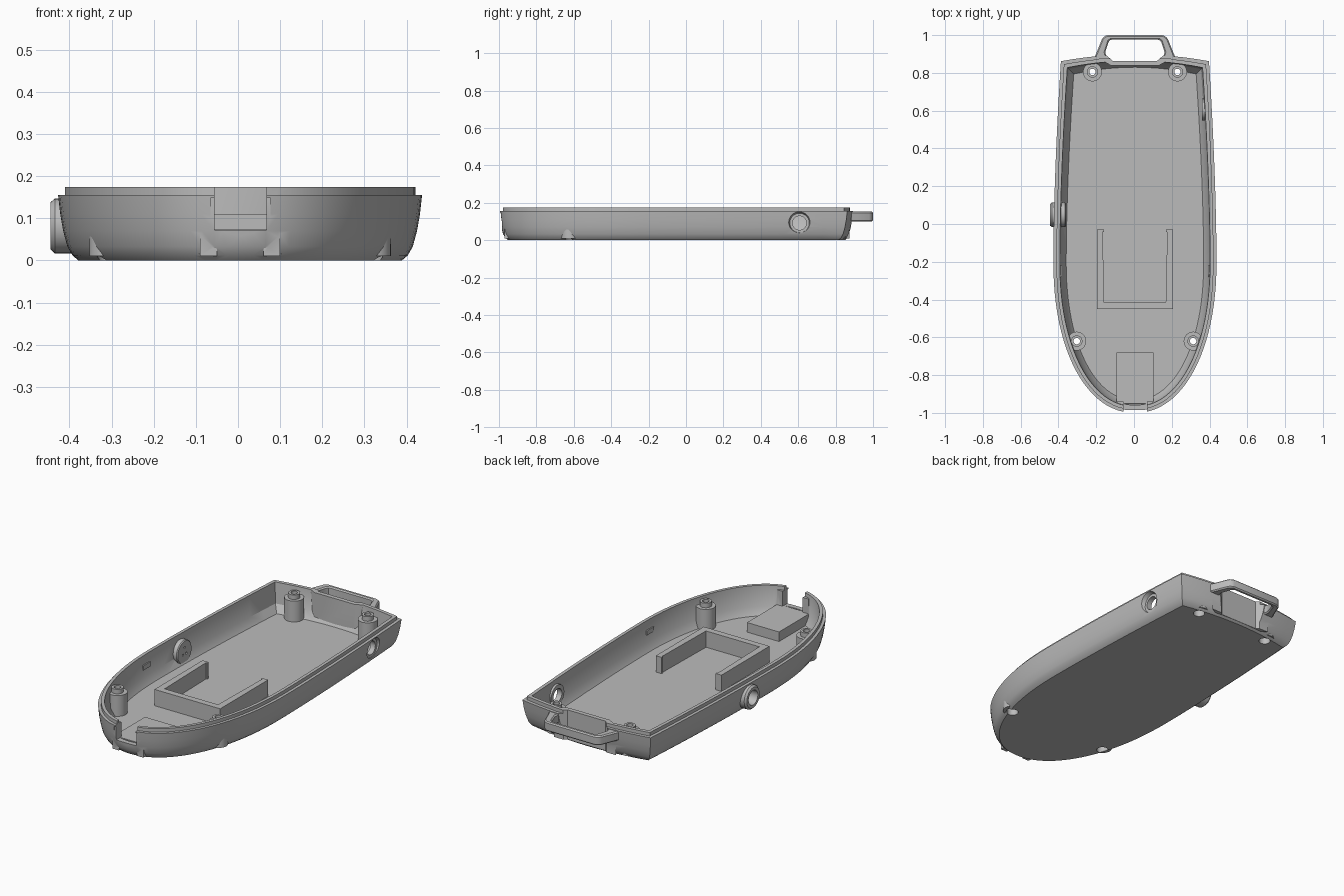
import bpy, bmesh, math
from mathutils import Matrix, Vector

cube = bpy.data.objects.get("Cube")
if cube:
    bpy.data.objects.remove(cube, do_unlink=True)

grey = bpy.data.materials.new("plain grey")
grey.use_nodes = True
COLOUR = (0.5, 0.5, 0.5, 1)
grey.diffuse_color = COLOUR
grey.node_tree.nodes["Principled BSDF"].inputs["Base Color"].default_value = COLOUR
CX = 0.005   # centre line of the case


def make(name, bm):
    bmesh.ops.recalc_face_normals(bm, faces=bm.faces)
    me = bpy.data.meshes.new(name)
    bm.to_mesh(me)
    bm.free()
    ob = bpy.data.objects.new(name, me)
    bpy.context.collection.objects.link(ob)
    me.materials.append(grey)
    return ob


def loft(name, rings, close=False):
    """Skin a list of equal point rings; cap the ends or join them."""
    bm = bmesh.new()
    rows = [[bm.verts.new(p) for p in r] for r in rings]
    n = len(rows[0])
    pairs = list(zip(rows, rows[1:])) + ([(rows[-1], rows[0])] if close else [])
    for a, b in pairs:
        for i in range(n):
            j = (i + 1) % n
            bm.faces.new((a[i], a[j], b[j], b[i]))
    if not close:
        bm.faces.new(rows[0])
        bm.faces.new(rows[-1])
    return make(name, bm)


def prism(name, pts, z0, z1):
    return loft(name, [[(x + CX, y, z) for x, y in pts] for z in (z0, z1)])


def box(name, x0, x1, y0, y1, z0, z1):
    return prism(name, [(x0, y0), (x1, y0), (x1, y1), (x0, y1)], z0, z1)


def lathe(name, profile, origin, axis="Z", close=True, n=32):
    """Spin (radius, height) points round an axis."""
    m = Matrix.Translation(origin)
    if axis == "X":
        m = m @ Matrix.Rotation(math.pi / 2, 4, "Y")
    rings = [[m @ Vector((r * math.cos(t), r * math.sin(t), h))
              for t in (2 * math.pi * i / n for i in range(n))] for r, h in profile]
    return loft(name, rings, close)


def apply(ob, mod):
    bpy.context.view_layer.objects.active = ob
    bpy.ops.object.modifier_apply(modifier=mod.name)


def boolean(ob, tool, op="DIFFERENCE"):
    mod = ob.modifiers.new("cut", "BOOLEAN")
    mod.operation, mod.object, mod.solver = op, tool, "EXACT"
    apply(ob, mod)
    bpy.data.objects.remove(tool, do_unlink=True)


def bevel(ob, width):
    mod = ob.modifiers.new("bevel", "BEVEL")
    mod.width, mod.segments = width, 1
    apply(ob, mod)


def outline(d):
    """Case outline moved inwards by d: round nose, tapered sides, bowed back."""
    pts = []
    for i in range(49):                      # nose, from right side to left side
        t = math.pi * i / 48
        c, s = math.cos(t), math.sin(t)
        c = math.copysign(abs(c) ** 0.94, c)
        pts.append(((0.432 - d) * c, -0.2 - (0.8 - d) * s ** 0.94))
    side = []
    for i in range(1, 11):                   # sides
        u = i / 10
        side.append((0.432 - 0.04 * u ** 1.7 - d, -0.2 + u * (1.062 - d)))
    pts += [(-x, y) for x, y in side]
    w = side[-1][0]
    for i in range(1, 12):                   # back
        x = -w + 2 * w * i / 12
        pts.append((x, 0.862 - d + 0.036 * (1 - (x / w) ** 2)))
    return pts + side[::-1]


# Case shell: outer skin, stepped lip, inner skin and floor
section = [(0.048, 0), (0.034, 0.012), (0.022, 0.033), (0.012, 0.07), (0.005, 0.11),
           (0, 0.155), (0.016, 0.155), (0.016, 0.174), (0.034, 0.174),
           (0.042, 0.06), (0.068, 0.02)]
shell = loft("case_shell", [[(x + CX, y, z) for x, y in outline(d)] for d, z in section])

# Back recess behind the strap loop, with thickened wall inside
boolean(shell, prism("pad", [(-0.19, 0.875), (-0.125, 0.838), (0.125, 0.838), (0.19, 0.875)],
                     0.01, 0.174), "UNION")
boolean(shell, prism("recess", [(-0.115, 0.862), (0.115, 0.862), (0.16, 0.9), (0.2, 0.99),
                                (-0.2, 0.99), (-0.16, 0.9)], -0.1, 0.3))

# Nose: flanges beside the socket, then the opening and its shallow surround
for s in (-1, 1):
    xa, xb = sorted((s * 0.055, s * 0.095))
    boolean(shell, box("flange", xa, xb, -0.97, -0.94, 0.01, 0.155), "UNION")
boolean(shell, box("opening", -0.061, 0.063, -1.1, -0.9, 0.072, 0.3))
boolean(shell, box("surround", -0.07, 0.072, -1.1, -0.985, 0.058, 0.148))

# Screw holes, side hole and button hole
posts = [(-0.225, 0.805), (0.225, 0.805), (-0.308, -0.62), (0.308, -0.62)]
for x, y in posts:
    boolean(shell, lathe("hole", [(0.03, -0.1), (0.03, 0.1)], (x + CX, y, 0), close=False))
SIDE = (0, 0.607, 0.092)
BUTTON = (0, 0.048, 0.082)
boolean(shell, lathe("hole", [(0.037, 0.3), (0.037, 0.5)], SIDE, "X", False))
boolean(shell, lathe("hole", [(0.052, 0.389), (0.066, 0.43)], SIDE, "X", False))
boolean(shell, lathe("hole", [(0.05, -0.5), (0.05, -0.3)], BUTTON, "X", False))

parts = [shell]

# Screw posts with collars
for i, (x, y) in enumerate(posts):
    parts.append(lathe(f"screw_post_{i + 1}",
                       [(0.03, 0.01), (0.05, 0.01), (0.05, 0.135), (0.03, 0.135), (0.03, 0.16),
                        (0.017, 0.16), (0.017, 0.08), (0.03, 0.08)], (x + CX, y, 0)))

# Ring inside the side hole
parts.append(lathe("side_hole_ring", [(0.037, 0.36), (0.058, 0.36), (0.058, 0.386),
                                      (0.037, 0.386)], SIDE, "X"))

# Button housing: blind cup facing outwards, flat disc inside
parts.append(lathe("button_housing", [(0.06, -0.36), (0.065, -0.365), (0.065, -0.435),
                                      (0.056, -0.445), (0.04, -0.445), (0.036, -0.385)],
                   BUTTON, "X", False))
for dy, dz in ((0, 0.025), (-0.015, -0.012), (0.015, -0.012)):
    boolean(parts[-1], lathe("pin_hole", [(0.006, -0.375), (0.006, -0.3)],
                             (0, BUTTON[1] + dy, BUTTON[2] + dz), "X", False, 12))

# Strap loop
loop = [(-0.215, 0.88), (-0.2, 0.915), (-0.172, 0.985), (-0.15, 1.0)]
hole = [(-0.15, 0.88), (-0.157, 0.91), (-0.138, 0.968), (-0.128, 0.976)]
strip = loop + [(-x, y) for x, y in loop[::-1]] + [(-x, y) for x, y in hole] + hole[::-1]
strap = prism("strap_loop", strip, 0.1, 0.152)
bevel(strap, 0.007)
parts.append(strap)

# Open battery frame with small end hooks
w, t = 0.201, 0.038
parts.append(prism("battery_frame",
                   [(-w, -0.45), (w, -0.45), (w, -0.03), (w - t + 0.002, -0.03),
                    (w - t + 0.002, -0.042), (w - t + 0.008, -0.042), (w - t, -0.415),
                    (t - w, -0.415), (t - w - 0.008, -0.042), (t - w - 0.002, -0.042),
                    (t - w - 0.002, -0.03), (-w, -0.03)], 0.015, 0.11))

# Socket block behind the nose opening
parts.append(box("socket_block", -0.098, 0.098, -0.95, -0.68, 0.015, 0.073))

# Small catches on the side walls
for s, label in ((1, "left"), (-1, "right")):
    xa, xb = sorted((s * 0.387, s * 0.4))
    parts.append(box(f"{label}_catch", xa, xb, -0.28, -0.22, 0.1, 0.125))

# Smooth the curves, keep the edges crisp
for ob in parts:
    bpy.ops.object.select_all(action="DESELECT")
    ob.select_set(True)
    bpy.context.view_layer.objects.active = ob
    bpy.ops.object.shade_smooth_by_angle(angle=math.radians(30))
